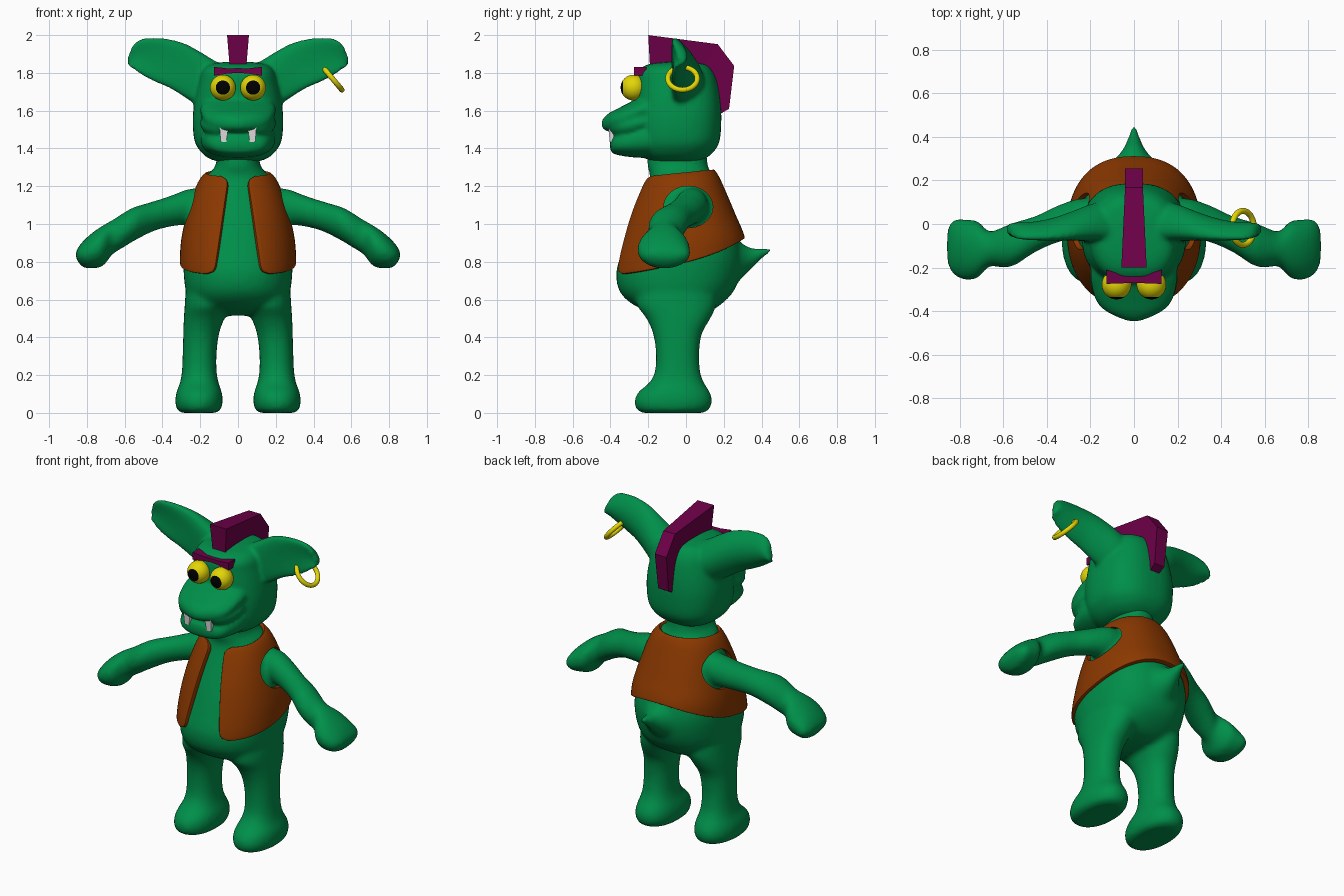
import bpy, bmesh
from math import sin, cos, pi, sqrt, asin, radians
from mathutils import Matrix, Vector

if "Cube" in bpy.data.objects:
    bpy.data.objects.remove(bpy.data.objects["Cube"])


def material(name, r, g, b):
    m = bpy.data.materials.new(name)
    m.use_nodes = True
    m.diffuse_color = (r, g, b, 1)
    m.node_tree.nodes["Principled BSDF"].inputs["Base Color"].default_value = (r, g, b, 1)
    return m


GREEN = material("green skin", 0, 0.275, 0.068)
BROWN = material("brown leather", 0.26, 0.04, 0)
PURPLE = material("purple hair", 0.155, 0, 0.065)
YELLOW = material("yellow", 0.77, 0.67, 0.002)
BLACK = material("black pupil", 0, 0, 0)
WHITE = material("white tooth", 0.75, 0.75, 0.75)


def finish(name, bm, *mats):
    bmesh.ops.recalc_face_normals(bm, faces=bm.faces)
    me = bpy.data.meshes.new(name)
    bm.to_mesh(me)
    bm.free()
    for m in mats:
        me.materials.append(m)
    ob = bpy.data.objects.new(name, me)
    bpy.context.collection.objects.link(ob)
    return ob


def bridge(bm, sections, closed=True):
    """Join a row of point loops with quads; closed loops also get end caps."""
    rings = [[bm.verts.new(p) for p in s] for s in sections]
    n = len(rings[0])
    for a, b in zip(rings, rings[1:]):
        for i in range(n if closed else n - 1):
            j = (i + 1) % n
            bm.faces.new((a[i], a[j], b[j], b[i]))
    if closed:
        bm.faces.new(rings[0])
        bm.faces.new(rings[-1])


def spline(rows, steps=5):
    """Catmull-Rom interpolation of rows of numbers."""
    out = []
    for i in range(len(rows) - 1):
        p = [rows[max(0, min(len(rows) - 1, i + k))] for k in (-1, 0, 1, 2)]
        for s in range(steps):
            t = s / steps
            out.append([b + t * (c - a) / 2 + t * t * (a - 2.5 * b + 2 * c - d / 2)
                        + t ** 3 * (1.5 * (b - c) + (d - a) / 2) for a, b, c, d in zip(*p)])
    out.append(list(rows[-1]))
    return out


def power(v, n):
    return (1 if v >= 0 else -1) * abs(v) ** (2 / n)


def loft(bm, axis, rows, n=2.0, side=1, bend=0.0, count=40):
    """Rows: position on axis, centre a, centre b, radius a, radius b."""
    sections = []
    for t, a, b, ra, rb in spline(rows):
        ring = []
        for k in range(count):
            u, v = power(cos(2 * pi * k / count), n), power(sin(2 * pi * k / count), n)
            p, q = a + abs(ra) * u - bend * (v * v - 0.4), b + abs(rb) * v
            x, y, z = {'x': (t, p, q), 'y': (p, t, q), 'z': (p, q, t)}[axis]
            ring.append((side * x, y, z))
        sections.append(ring)
    bridge(bm, sections)


def fuse(ob, voxel, smooth):
    """Melt overlapping volumes into one soft skin."""
    m = ob.modifiers.new("fuse", 'REMESH')
    m.mode, m.voxel_size, m.use_smooth_shade = 'VOXEL', voxel, True
    s = ob.modifiers.new("soften", 'SMOOTH')
    s.factor, s.iterations = 0.5, smooth


def span(z, width, front, back):
    """Row from its half width and its front and back y."""
    return (z, 0, (front + back) / 2, width, (back - front) / 2)


# Torso, legs, arms and tail
bm = bmesh.new()
loft(bm, 'z', [span(1.42, .112, -.2, .11), span(1.31, .118, -.205, .115), span(1.25, .17, -.19, .145),
               span(1.15, .215, -.225, .195), span(1.0, .262, -.287, .25), span(.85, .287, -.34, .295),
               span(.74, .288, -.37, .29), span(.64, .275, -.35, .25), span(.57, .24, -.275, .18),
               span(.53, .16, -.17, .11), span(.515, .06, -.08, .03)], n=2.25)
loft(bm, 'y', [(.12, 0, .8, .18, .17), (.24, 0, .8, .145, .13), (.29, 0, .805, .098, .097),
               (.34, 0, .815, .053, .06), (.39, 0, .838, .032, .034), (.44, 0, .858, .015, .015),
               (.46, 0, .864, .006, .006)])
for side in (1, -1):
    loft(bm, 'z', [(0, .205, -.07, .09, .16), (.015, .207, -.07, .115, .19), (.06, .207, -.067, .126, .207),
                   (.11, .206, -.063, .12, .19), (.16, .205, -.05, .102, .145), (.22, .205, -.045, .092, .12),
                   (.32, .203, -.045, .09, .115), (.42, .195, -.045, .095, .13), (.5, .18, -.04, .107, .17),
                   (.57, .165, -.05, .117, .21), (.64, .16, -.05, .115, .2), (.7, .15, -.05, .09, .15)],
         n=2.2, side=side)
    loft(bm, 'x', [(.1, .03, 1.1, .07, .08), (.24, .03, 1.095, .088, .095), (.35, 0, 1.07, .085, .083),
                   (.45, -.045, 1.04, .083, .08), (.55, -.092, 1.0, .1, .09), (.61, -.108, .965, .092, .092),
                   (.665, -.115, .93, .08, .092), (.715, -.117, .885, .13, .108), (.77, -.118, .86, .14, .095),
                   (.82, -.108, .84, .132, .07), (.85, -.102, .837, .1, .033), (.86, -.1, .837, .04, .01)],
         side=side)
fuse(finish("body", bm, GREEN), 0.014, 12)

# Head with snout, jaw, jowls and ears
bm = bmesh.new()
loft(bm, 'z', [span(1.33, .1, -.16, .07), span(1.345, .15, -.21, .1), span(1.38, .195, -.25, .145),
               span(1.44, .23, -.27, .178), span(1.55, .24, -.275, .187), span(1.65, .23, -.27, .182),
               span(1.75, .207, -.265, .165), span(1.81, .19, -.255, .14), span(1.845, .15, -.2, .1),
               span(1.858, .07, -.1, .02)], n=2.5)
loft(bm, 'y', [(-.12, 0, 1.6, .19, .07), (-.22, 0, 1.605, .2, .075), (-.3, 0, 1.577, .192, .066),
               (-.36, 0, 1.552, .17, .06), (-.4, 0, 1.54, .13, .052), (-.43, 0, 1.533, .07, .036),
               (-.447, 0, 1.53, .022, .014)], n=2.2)
loft(bm, 'y', [(-.1, 0, 1.45, .19, .1), (-.22, 0, 1.45, .198, .1), (-.3, 0, 1.437, .18, .082),
               (-.35, 0, 1.427, .16, .064), (-.38, 0, 1.42, .135, .05), (-.397, 0, 1.42, .09, .035),
               (-.403, 0, 1.42, .03, .012)], n=2.4)
for side in (1, -1):
    loft(bm, 'y', [(-.18, .12, 1.55, .075, .045), (-.27, .122, 1.53, .078, .055), (-.34, .11, 1.518, .068, .05),
                   (-.385, .09, 1.515, .05, .037), (-.405, .075, 1.515, .025, .018)], side=side)
    loft(bm, 'x', [(.06, -.01, 1.72, .08, .11), (.14, -.005, 1.74, .09, .135), (.2, -.008, 1.765, .085, .147),
                   (.28, -.022, 1.812, .068, .143), (.36, -.035, 1.848, .053, .13),
                   (.44, -.042, 1.87, .042, .117), (.51, -.042, 1.885, .036, .095),
                   (.555, -.037, 1.885, .03, .064), (.585, -.03, 1.86, .016, .022)], side=side, bend=.035)
fuse(finish("head", bm, GREEN), 0.011, 7)

# Open vest: a shell around the torso, split at the front
OUTLINE = spline([span(.68, .3, -.385, .29), span(.72, .302, -.385, .3), span(.8, .305, -.372, .313),
                  span(.92, .297, -.338, .31), span(1.05, .268, -.295, .258), span(1.18, .226, -.24, .203),
                  span(1.25, .186, -.203, .17), span(1.285, .13, -.17, .145)], 8)


def outline(z):
    for a, b in zip(OUTLINE, OUTLINE[1:]):
        if z <= b[0]:
            f = max(0, (z - a[0]) / (b[0] - a[0]))
            return [p + f * (q - p) for p, q in zip(a, b)]
    return OUTLINE[-1]


ROWS, COLS, ROUND = 36, 72, 0.045
sections = []
for r in range(ROWS + 1):
    t = r / ROWS
    end = max(0, ROUND - min(t, 1 - t) * 0.5)
    gap = .05 + (1 - t) * .075 + ROUND - sqrt(ROUND ** 2 - end ** 2)
    start = asin(min(.95, gap / outline(.73 + .515 * t)[3]) ** (2.25 / 2))
    ring = []
    for c in range(COLS + 1):
        ang = start + (2 * pi - 2 * start) * c / COLS
        s = -cos(ang)
        low, high = .79 + .095 * s + .035 * s * s, 1.263 + .017 * s
        z = low + (high - low) * t
        _, _, cy, rx, ry = outline(z)
        ring.append(((rx - .012) * power(sin(ang), 2.25), cy + (ry - .012) * power(s, 2.25), z))
    sections.append(ring)
bm = bmesh.new()
bridge(bm, sections, closed=False)
vest = finish("vest", bm, BROWN)
shell = vest.modifiers.new("thickness", 'SOLIDIFY')
shell.thickness, shell.offset = 0.03, 0
edge = vest.modifiers.new("soft edge", 'BEVEL')
edge.width, edge.segments, edge.limit_method, edge.angle_limit = .007, 2, 'ANGLE', radians(50)

# Armholes
bm = bmesh.new()
loft(bm, 'x', [(-.5, .012, 1.09, .13, .11), (.5, .012, 1.09, .13, .11)])
cutter = finish("armhole_cutter", bm)
cutter.hide_render = True
hole = vest.modifiers.new("armholes", 'BOOLEAN')
hole.operation, hole.solver, hole.object = 'DIFFERENCE', 'EXACT', cutter
bpy.ops.object.select_all(action='DESELECT')
bpy.context.view_layer.objects.active = vest
vest.select_set(True)
bpy.ops.object.convert(target='MESH')
bpy.data.objects.remove(cutter)
bpy.ops.object.shade_smooth_by_angle(angle=radians(40))

# Eyes with a pupil cap, and fangs
for side, word in ((1, "left"), (-1, "right")):
    bm = bmesh.new()
    place = Matrix.Translation((side * .08, -.278, 1.722))
    bmesh.ops.create_uvsphere(bm, u_segments=32, v_segments=32, radius=.068,
                              matrix=place @ Matrix.Rotation(pi / 2, 4, 'X'))
    for f in bm.faces:
        f.smooth = True
        toward = (f.calc_center_median() - place.translation).normalized()
        f.material_index = int(toward.dot(Vector((0, -1, 0))) > cos(radians(33)))
    finish(word + "_eye", bm, YELLOW, BLACK)

    bm = bmesh.new()
    bridge(bm, [[(side * (x + u * w), -.394 + v * w * .7, z) for u, v in ((-1, -1), (1, -1), (1, 1), (-1, 1))]
                for x, z, w in ((.074, 1.51, .023), (.077, 1.435, .015))])
    finish(word + "_fang", bm, WHITE)

# Brow: thick at the ends, pinched in the middle
bm = bmesh.new()
bridge(bm, [[(x, f, lo), (x, f, hi), (x, b, hi), (x, b, lo)] for x, f, b, lo, hi in
            ((-.127, -.275, -.21, 1.785, 1.832), (-.05, -.272, -.235, 1.797, 1.823), (0, -.27, -.22, 1.8, 1.823),
             (.05, -.272, -.235, 1.797, 1.823), (.127, -.275, -.21, 1.785, 1.832))])
finish("brow", bm, PURPLE)

# Crest of hair: outer y, z, half width, then inner y, z, half width
bm = bmesh.new()
bridge(bm, [[(-w, y, z), (w, y, z), (v, q, h), (-v, q, h)] for y, z, w, q, h, v in
            ((-.2, 2.0, .058, -.19, 1.82, .043), (.168, 1.952, .041, .06, 1.8, .037),
             (.255, 1.837, .041, .11, 1.72, .035), (.228, 1.61, .036, .16, 1.57, .03))])
finish("hair_crest", bm, PURPLE)

# Earring
bpy.ops.mesh.primitive_torus_add(major_radius=.078, minor_radius=.014, major_segments=40, minor_segments=12,
                                 location=(.5, -.018, 1.77), rotation=(0, radians(50), 0))
ring = bpy.context.object
ring.name = "earring"
ring.data.materials.append(YELLOW)
bpy.ops.object.shade_smooth()
